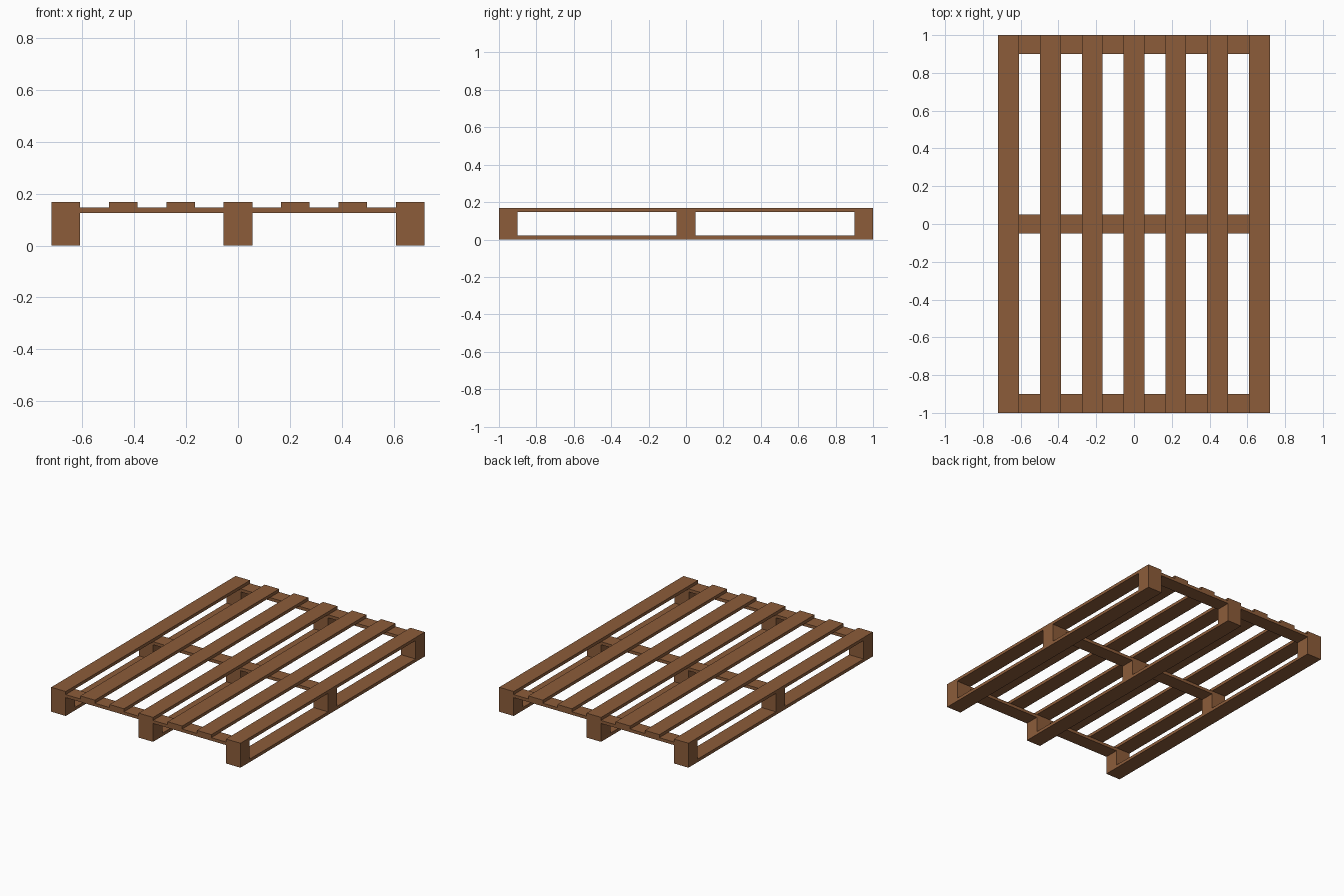
import bpy

if "Cube" in bpy.data.objects:
    bpy.data.objects.remove(bpy.data.objects["Cube"])

# Overall dimensions
LENGTH, WIDTH, HEIGHT = 2.0, 1.438, 0.168
T = 0.021          # board thickness
BW, BD = 0.11, 0.10  # board width (x) and cross board / block depth (y)
X_OUT = (WIDTH - BW) / 2
Y_OUT = (LENGTH - BD) / 2

wood = bpy.data.materials.new("brown_wood")
wood.diffuse_color = (0.265, 0.108, 0.042, 1.0)
wood.use_nodes = True
wood.node_tree.nodes["Principled BSDF"].inputs["Base Color"].default_value = wood.diffuse_color


def box(name, x, y, z0, z1, sx, sy):
    """Box centred at x, y and spanning z0 to z1."""
    bpy.ops.mesh.primitive_cube_add(size=1, location=(x, y, (z0 + z1) / 2))
    ob = bpy.context.object
    ob.name = name
    ob.data.name = name
    ob.scale = (sx, sy, z1 - z0)
    bpy.ops.object.transform_apply(location=False, rotation=False, scale=True)
    ob.data.materials.append(wood)
    return ob


# Seven top deck slats running front to back
for i in range(7):
    box(f"deck_slat_{i + 1}", X_OUT * (i - 3) / 3, 0, HEIGHT - T, HEIGHT, BW, LENGTH)

# Three cross boards under the deck
for j in (-1, 0, 1):
    box(f"cross_board_{j + 2}", 0, j * Y_OUT, HEIGHT - 2 * T, HEIGHT - T, WIDTH, BD)

for i in (-1, 0, 1):
    # Bottom runner
    box(f"bottom_runner_{i + 2}", i * X_OUT, 0, 0, T, BW, LENGTH)
    # Spacer blocks between runner and cross boards
    for j in (-1, 0, 1):
        box(f"spacer_block_{i + 2}_{j + 2}", i * X_OUT, j * Y_OUT, T, HEIGHT - 2 * T, BW, BD)
